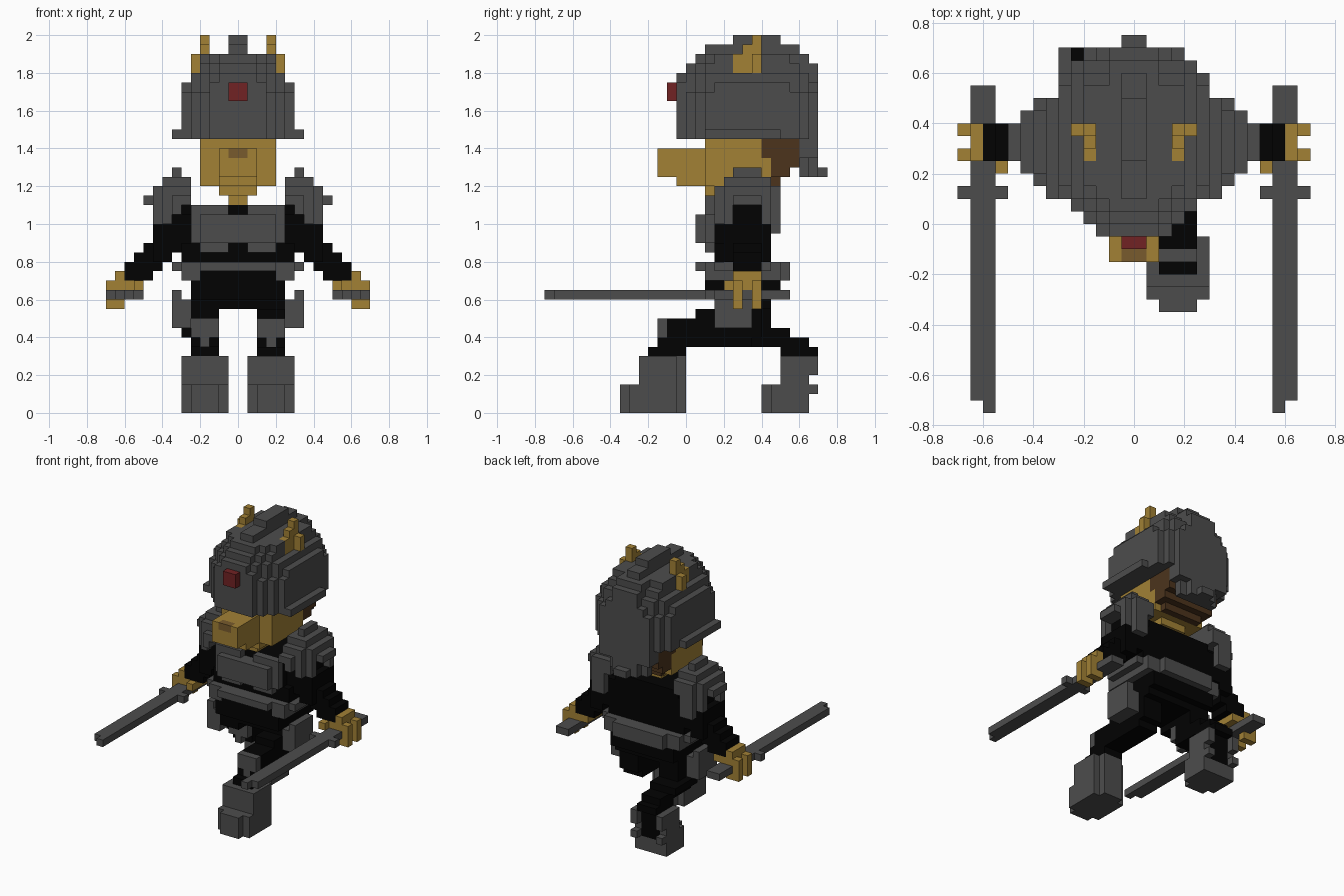
import bpy
import bmesh

cube = bpy.data.objects.get("Cube")
if cube:
    bpy.data.objects.remove(cube, do_unlink=True)

U = 0.05          # size of one block
taken = set()     # cells already used, so parts never overlap


def material(name, rgb):
    m = bpy.data.materials.new(name)
    m.use_nodes = True
    m.diffuse_color = (*rgb, 1)
    bsdf = next(n for n in m.node_tree.nodes if n.type == 'BSDF_PRINCIPLED')
    bsdf.inputs["Base Color"].default_value = (*rgb, 1)
    return m


STEEL = material("dark steel", (0.073, 0.073, 0.073))
CLOTH = material("black cloth", (0.0008, 0.0008, 0.0008))
GOLD = material("gold skin", (0.36, 0.22, 0.036))
RED = material("red gem", (0.165, 0.016, 0.017))
HAIR = material("brown hair", (0.072, 0.034, 0.012))
NOSE = material("tan nose", (0.19, 0.105, 0.026))


def box(x0, x1, y0, y1, z0, z1):
    """Block of cells, upper limits excluded."""
    return {(x, y, z) for x in range(x0, x1) for y in range(y0, y1) for z in range(z0, z1)}


def boxes(*rows):
    return set().union(*(box(*r) for r in rows))


def mirror(cells):
    return {(-1 - x, y, z) for x, y, z in cells}


# Outward direction and the four corners of each cell side
SIDES = [((1, 0, 0), [(1, 0, 0), (1, 1, 0), (1, 1, 1), (1, 0, 1)]),
         ((-1, 0, 0), [(0, 0, 0), (0, 0, 1), (0, 1, 1), (0, 1, 0)]),
         ((0, 1, 0), [(0, 1, 0), (0, 1, 1), (1, 1, 1), (1, 1, 0)]),
         ((0, -1, 0), [(0, 0, 0), (1, 0, 0), (1, 0, 1), (0, 0, 1)]),
         ((0, 0, 1), [(0, 0, 1), (1, 0, 1), (1, 1, 1), (0, 1, 1)]),
         ((0, 0, -1), [(0, 0, 0), (0, 1, 0), (1, 1, 0), (1, 0, 0)])]


def part(name, mat, cells):
    cells = cells - taken
    taken.update(cells)
    bm = bmesh.new()
    verts = {}
    for c in sorted(cells):
        for d, corners in SIDES:
            if tuple(a + b for a, b in zip(c, d)) in cells:
                continue
            face = []
            for k in corners:
                p = tuple(a + b for a, b in zip(c, k))
                if p not in verts:
                    verts[p] = bm.verts.new([v * U for v in p])
                face.append(verts[p])
            bm.faces.new(face)
    mesh = bpy.data.meshes.new(name)
    bm.to_mesh(mesh)
    bm.free()
    mesh.materials.append(mat)
    bpy.context.collection.objects.link(bpy.data.objects.new(name, mesh))


def pair(name, mat, cells):
    part("left_" + name, mat, cells)
    part("right_" + name, mat, mirror(cells))


# Helmet: horns, gem, layered dome, brim, crest and neck guard
pair("horn", GOLD, boxes((3, 4, 5, 8, 36, 38), (4, 5, 7, 8, 36, 38),
                         (3, 4, 6, 8, 38, 39), (3, 4, 7, 8, 39, 40)))
part("helmet_gem", RED, box(-1, 1, -2, -1, 33, 35))

half_widths = dict(zip(range(-1, 14), [3, 4, 5, 6, 6, 6, 6, 6, 6, 6, 6, 6, 6, 5, 4]))
# Central strips carry the rounded front and back of the dome
helmet = boxes((-7, 7, 2, 10, 29, 30), (-3, 3, -1, 14, 34, 35), (-2, 2, -1, 14, 35, 36),
               (-2, 2, 0, 14, 36, 37), (-2, 2, 1, 13, 37, 38))
# z range, rows trimmed from each end, greatest half width
for z0, z1, trim, cap in [(29, 34, 0, 6), (34, 35, 1, 6), (35, 36, 1, 5),
                          (36, 37, 2, 4), (37, 38, 3, 4)]:
    for y in range(-1, 14):
        w = min(cap, half_widths.get(y - trim if y < 6 else y + trim, 0))
        helmet |= box(-w, w, y, y + 1, z0, z1)
helmet |= boxes((-4, 4, 12, 14, 27, 29), (-3, 3, 12, 13, 25, 27),
                (-2, 2, 13, 14, 25, 27), (-1, 1, 14, 15, 25, 26))
part("helmet", STEEL, helmet)
part("helmet_crest", STEEL, boxes((-1, 1, 2, 12, 38, 39), (-1, 1, 5, 10, 39, 40)))

# Head
part("nose", NOSE, box(-1, 1, -3, -2, 27, 28))
part("hair", HAIR, boxes((-4, 4, 8, 12, 27, 29), (-4, 4, 9, 12, 26, 27),
                         (-4, 4, 9, 11, 25, 26), (-3, 3, 9, 10, 24, 25)))
part("head", GOLD, boxes((-4, 4, 2, 9, 24, 29), (-2, 2, -3, 2, 25, 28),
                         (-2, 2, -1, 2, 24, 25)))
part("neck", GOLD, boxes((-2, 2, 2, 8, 23, 24), (-1, 1, 3, 7, 22, 23)))

# Torso armour
part("chest_plate", STEEL, boxes((-5, -1, 2, 3, 21, 22), (1, 5, 2, 3, 21, 22),
                                 (-5, 5, 2, 3, 18, 21), (-4, -1, 2, 3, 17, 18),
                                 (1, 4, 2, 3, 17, 18), (-4, 4, 1, 2, 18, 21)))
part("belt", STEEL, boxes((-7, 7, 3, 9, 15, 16), (-6, 6, 3, 10, 14, 15),
                          (-6, 6, 2, 10, 15, 16), (-6, -4, 2, 3, 14, 15),
                          (4, 6, 2, 3, 14, 15), (-4, 4, 1, 11, 15, 16),
                          (-4, 4, 10, 11, 14, 15)))
pair("hip_plate", STEEL, boxes((6, 7, 3, 7, 9, 13), (5, 6, 3, 7, 9, 12)))

# Shoulder pads with front and back flaps
pair("shoulder_pad", STEEL, boxes(
    (6, 7, 5, 8, 25, 26), (5, 8, 4, 9, 24, 25), (5, 8, 3, 10, 22, 24),
    (5, 7, 2, 3, 22, 23), (8, 9, 4, 9, 22, 24), (9, 10, 5, 8, 22, 23),
    (6, 7, 2, 4, 21, 22), (7, 8, 3, 4, 20, 22), (6, 8, 9, 10, 19, 22),
    (7, 9, 4, 5, 20, 22), (7, 9, 8, 9, 20, 22)))

# Swords
pair("sword", STEEL, boxes((11, 13, -14, 11, 12, 13), (11, 12, -15, -14, 12, 13),
                           (10, 14, 2, 3, 12, 13)))

# Hands with fingers wrapped around the grip
pair("hand", GOLD, boxes((12, 13, 5, 8, 13, 15), (10, 13, 5, 8, 13, 14),
                         (13, 14, 5, 6, 11, 14), (13, 14, 7, 8, 11, 14),
                         (12, 13, 5, 6, 11, 12), (12, 13, 7, 8, 11, 12),
                         (10, 11, 4, 5, 13, 14)))

# Arms stepping down and outwards: z, inner x, outer x, front y, back y
arm = set()
for z, a, b, f, k in [(21, 5, 8, 5, 8), (20, 5, 8, 4, 9), (19, 5, 9, 4, 9),
                      (18, 5, 9, 4, 9), (17, 5, 9, 4, 9), (17, 9, 10, 5, 8),
                      (16, 7, 9, 4, 9), (16, 9, 11, 5, 8),
                      (15, 8, 12, 5, 8), (14, 9, 12, 5, 8)]:
    arm |= box(a, b, f, k, z, z + 1)
pair("arm", CLOTH, arm)

# Body
part("torso", CLOTH, boxes((-5, 5, 3, 9, 16, 22), (-6, 6, 3, 9, 16, 18)))
part("hips", CLOTH, boxes((-5, 5, 2, 10, 12, 15), (-5, 5, 3, 9, 11, 12)))

# Forward leg on the left
part("left_knee_pad", STEEL, boxes((2, 5, -3, -2, 8, 10), (3, 4, -3, -2, 7, 8)))
part("left_boot", STEEL, boxes((1, 6, -6, -1, 0, 3), (2, 5, -7, 0, 0, 3),
                               (1, 6, -5, -1, 3, 6), (2, 5, -1, 0, 3, 6)))
part("left_leg", CLOTH, boxes((2, 5, -4, 0, 6, 7), (2, 5, -3, 7, 7, 8),
                              (2, 5, -2, 8, 8, 10), (2, 5, 1, 8, 10, 11),
                              (2, 5, 3, 8, 9, 11)))

# Trailing leg on the right, with the calf showing at the back of the boot
part("right_knee_pad", STEEL, boxes((-5, -2, 5, 6, 8, 10), (-4, -3, 5, 6, 7, 8)))
part("right_leg", CLOTH, boxes((-5, -2, 10, 14, 6, 7), (-5, -2, 6, 13, 7, 8),
                               (-6, -2, 6, 11, 8, 9), (-5, -2, 6, 9, 9, 10),
                               (-5, -2, 3, 9, 10, 11), (-5, -2, 12, 13, 2, 6)))
part("right_boot", STEEL, boxes((-6, -1, 9, 13, 0, 3), (-5, -2, 8, 9, 0, 3),
                                (-6, -1, 10, 13, 3, 6),
                                (-6, -5, 13, 14, 4, 6), (-2, -1, 13, 14, 4, 6),
                                (-6, -5, 13, 14, 2, 3), (-2, -1, 13, 14, 2, 3)))
